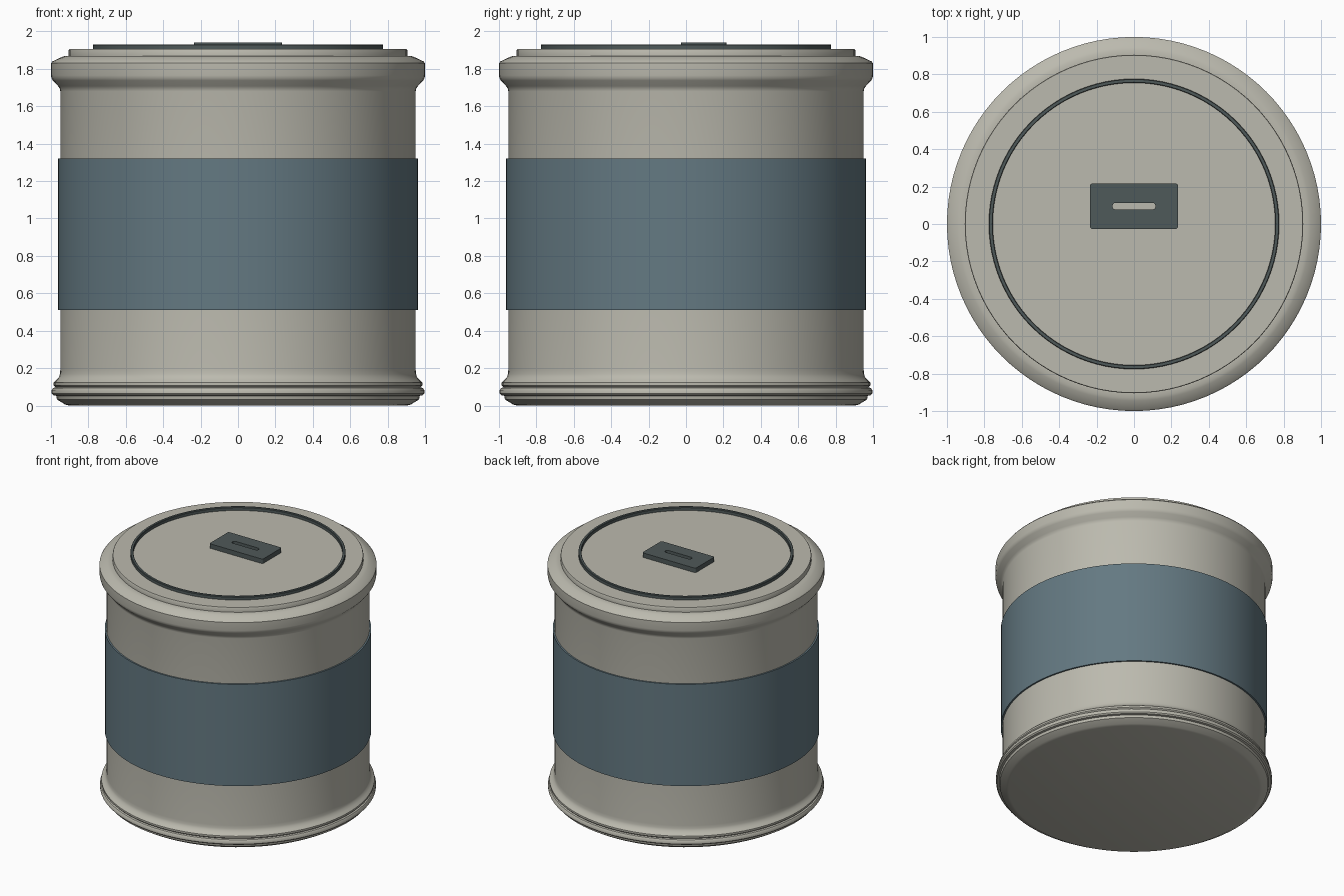
import bpy, bmesh, math

if "Cube" in bpy.data.objects:
    bpy.data.objects.remove(bpy.data.objects["Cube"])


def material(name, colour):
    m = bpy.data.materials.new(name)
    m.diffuse_color = (*colour, 1)
    m.use_nodes = True
    m.node_tree.nodes["Principled BSDF"].inputs["Base Color"].default_value = m.diffuse_color
    return m


STONE = material("warm_grey", (0.50, 0.49, 0.425))
BLUE = material("slate_blue", (0.127, 0.191, 0.223))
DARK = material("dark_grey_green", (0.078, 0.100, 0.100))


def smooth(obj, angle):
    bpy.ops.object.select_all(action='DESELECT')
    obj.select_set(True)
    bpy.context.view_layer.objects.active = obj
    bpy.ops.object.shade_smooth_by_angle(angle=math.radians(angle))


def lathe(name, profile, mat, closed=False, steps=96):
    """Spin an (r, z) profile about the z axis."""
    bm = bmesh.new()
    verts = [bm.verts.new((r, 0, z)) for r, z in profile]
    pairs = list(zip(verts, verts[1:]))
    if closed:
        pairs.append((verts[-1], verts[0]))
    edges = [bm.edges.new(p) for p in pairs]
    bmesh.ops.spin(bm, geom=verts + edges, cent=(0, 0, 0), axis=(0, 0, 1),
                   angle=math.tau, steps=steps)
    bmesh.ops.remove_doubles(bm, verts=bm.verts, dist=1e-4)
    bmesh.ops.recalc_face_normals(bm, faces=bm.faces)
    me = bpy.data.meshes.new(name)
    bm.to_mesh(me)
    bm.free()
    me.materials.append(mat)
    obj = bpy.data.objects.new(name, me)
    bpy.context.collection.objects.link(obj)
    smooth(obj, 35)
    return obj


def rounded_rect(cx, cy, hx, hy, r, n=6):
    """Outline of a rectangle with rounded corners."""
    pts = []
    for i, (sx, sy) in enumerate([(1, 1), (-1, 1), (-1, -1), (1, -1)]):
        for k in range(n + 1):
            a = math.pi / 2 * (i + k / n)
            pts.append((cx + sx * (hx - r) + r * math.cos(a),
                        cy + sy * (hy - r) + r * math.sin(a)))
    return pts


# Can body with rolled foot and flared rim
lathe("canister_body", [
    (0, 0), (0.905, 0), (0.925, 0.006), (0.968, 0.032), (0.972, 0.052),
    (0.988, 0.055), (0.996, 0.064), (0.996, 0.082), (0.988, 0.094),
    (0.976, 0.098), (0.986, 0.108), (0.986, 0.122),
    (0.970, 0.137), (0.957, 0.152), (0.952, 0.168), (0.95, 0.19),
    (0.95, 1.68), (0.953, 1.694), (0.962, 1.708), (0.990, 1.738),
    (0.997, 1.750), (1.0, 1.765), (1.0, 1.830), (0.992, 1.840),
    (0.945, 1.862), (0.93, 1.868), (0.905, 1.868)], STONE)

# Flat lid
lathe("lid", [(0.905, 1.868), (0.905, 1.900), (0.902, 1.905), (0, 1.905)], STONE)

# Wrapped colour band
lathe("label_band", [(0.945, 0.51), (0.962, 0.51), (0.962, 1.32), (0.945, 1.32)],
      BLUE, closed=True)

# Raised ring on the lid
lathe("lid_ring", [(0.755, 1.900), (0.776, 1.900), (0.776, 1.927), (0.773, 1.931),
                   (0.758, 1.931), (0.755, 1.927)], DARK, closed=True)

# Slotted plate: filled outline with a hole
Z0, Z1 = 1.900, 1.941
curve = bpy.data.curves.new("slot_plate", 'CURVE')
curve.dimensions = '2D'
curve.fill_mode = 'BOTH'
curve.extrude = (Z1 - Z0) / 2
for outline in (rounded_rect(0, 0.095, 0.235, 0.121, 0.012),
                rounded_rect(0, 0.095, 0.115, 0.018, 0.017)):
    spline = curve.splines.new('POLY')
    spline.points.add(len(outline) - 1)
    for p, (x, y) in zip(spline.points, outline):
        p.co = (x, y, 0, 1)
    spline.use_cyclic_u = True
curve.materials.append(DARK)
plate = bpy.data.objects.new("slot_plate", curve)
plate.location.z = (Z0 + Z1) / 2
bpy.context.collection.objects.link(plate)
bpy.ops.object.select_all(action='DESELECT')
plate.select_set(True)
bpy.context.view_layer.objects.active = plate
bpy.ops.object.convert(target='MESH')
plate = bpy.context.view_layer.objects.active
bm = bmesh.new()
bm.from_mesh(plate.data)
bmesh.ops.remove_doubles(bm, verts=bm.verts, dist=1e-5)
bmesh.ops.recalc_face_normals(bm, faces=bm.faces)
bm.to_mesh(plate.data)
bm.free()
smooth(plate, 35)
